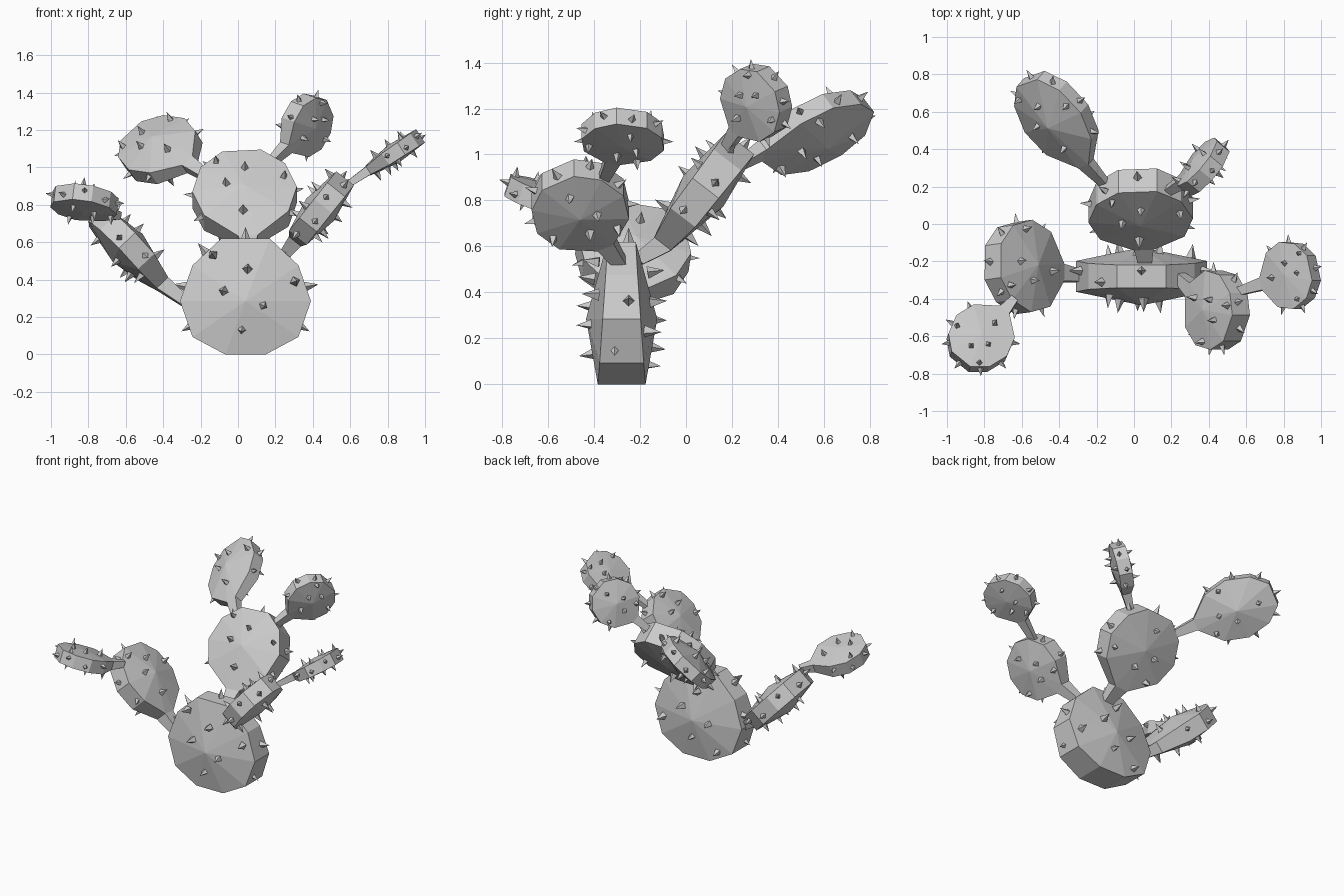
import bpy
import bmesh
import math
from mathutils import Matrix, Vector

cube = bpy.data.objects.get("Cube")
if cube:
    bpy.data.objects.remove(cube)

grey = bpy.data.materials.new("plain_grey")
grey.diffuse_color = (0.6, 0.6, 0.6, 1)
grey.use_nodes = True
grey.node_tree.nodes["Principled BSDF"].inputs["Base Color"].default_value = (0.6, 0.6, 0.6, 1)

SIDES = 10
# Spine spots on a pad face: (angle in degrees, fraction of radius)
FACE_SPOTS = [(18, 0.8), (86, 0.46), (126, 0.85), (165, 0.35), (264, 0.55), (331, 0.31)]


def finish(bm, name, matrix):
    bmesh.ops.recalc_face_normals(bm, faces=bm.faces)
    mesh = bpy.data.meshes.new(name)
    bm.to_mesh(mesh)
    bm.free()
    mesh.materials.append(grey)
    obj = bpy.data.objects.new(name, mesh)
    obj.matrix_world = matrix
    bpy.context.collection.objects.link(obj)


def pad_frame(centre, root, normal):
    """Local frame: y runs from the stem to the tip, z is the broad face."""
    n = normal.normalized()
    a = centre - root
    a = (a - n * a.dot(n)).normalized()
    s = a.cross(n)
    rot = Matrix((s, a, n)).transposed().to_4x4()
    return Matrix.Translation(centre) @ rot


def add_pad(name, centre, root, normal, width, length, rim, dome,
            tip_rim=None, stem=True, size=1.0, sag=0.0, spots=5):
    centre, root, normal = Vector(centre), Vector(root), Vector(normal)
    matrix = pad_frame(centre, root, normal)
    tip_rim = tip_rim or rim
    bm = bmesh.new()

    # Outline of the pad, drawn in towards the stem
    outline = []
    for i in range(SIDES):
        t = math.radians(-72 + 36 * i)
        x, y = width * math.cos(t), length * math.sin(t)
        thick = rim + (tip_rim - rim) * (math.sin(t) + 1) / 2
        if i in (4, 5):
            x *= 1.2
        elif i not in (0, SIDES - 1):
            y -= sag
        elif stem:
            x, y, thick = x * 0.6, y * 1.14, rim * 0.7
        outline.append((x, y, thick))

    front = [bm.verts.new((x, y, h)) for x, y, h in outline]
    back = [bm.verts.new((x, y, -h)) for x, y, h in outline]
    tops = bm.verts.new((0, -sag, dome)), bm.verts.new((0, -sag, -dome))
    for i in range(SIDES):
        j = (i + 1) % SIDES
        bm.faces.new((front[i], front[j], tops[0]))
        bm.faces.new((back[j], back[i], tops[1]))
        if not (stem and j == 0):
            bm.faces.new((front[j], front[i], back[i], back[j]))

    # Tapered stem reaching into the parent pad
    if stem:
        end = matrix.inverted() @ root
        w, h = 0.12 * width, 0.45 * rim
        offsets = [(w, h), (-w, h), (-w, -h), (w, -h)]
        ring = [front[0], front[-1], back[-1], back[0]]
        foot = [bm.verts.new(end + Vector((dx, 0, dz))) for dx, dz in offsets]
        for i in range(4):
            j = (i + 1) % 4
            bm.faces.new((ring[i], ring[j], foot[j], foot[i]))
        bm.faces.new(foot)
    finish(bm, name, matrix)

    # Four-sided spines on both faces and round the rim
    bm = bmesh.new()

    def spine(pos, direction):
        turn = direction.to_track_quat("Z", "Y").to_matrix().to_4x4()
        place = Matrix.Translation(pos + direction * 0.022 * size) @ turn
        bmesh.ops.create_cone(bm, cap_ends=True, segments=4, radius1=0.028 * size,
                              radius2=0, depth=0.075 * size, matrix=place)

    for side in (1, -1):
        for angle, r in FACE_SPOTS[:spots]:
            t = math.radians(angle * side)
            z = dome + (rim - dome) * r
            spine(Vector((width * r * math.cos(t), length * r * math.sin(t), side * z)),
                  Vector((0.15 * math.cos(t), 0.15 * math.sin(t), side)).normalized())
    for k in range(7):
        t = math.radians(-30 + 40 * k)
        out = Vector((math.cos(t), math.sin(t), 0))
        edge = Vector((width * out.x, length * out.y, (-1) ** k * rim * 0.3))
        spine(edge * 0.96, out)
    finish(bm, name + "_spines", matrix)


# Trunk pad
add_pad("base_pad", (0.04, -0.28, 0.31), (0.04, -0.28, 0), (0, -1, 0),
        0.35, 0.326, 0.105, 0.155, tip_rim=0.06, stem=False, sag=0.025, spots=6)
# Middle pad with its two upper pads
add_pad("middle_pad", (0.035, 0.075, 0.84), (0.06, -0.21, 0.54), (0, -0.79, 0.61),
        0.28, 0.27, 0.065, 0.11, tip_rim=0.078)
add_pad("upper_right_pad", (-0.415, 0.565, 1.095), (-0.16, 0.22, 0.95), (-0.46, -0.53, 0.7),
        0.21, 0.275, 0.043, 0.1, size=0.85)
add_pad("upper_left_pad", (0.365, 0.305, 1.225), (0.17, 0.17, 1.02), (0.72, -0.6, -0.25),
        0.165, 0.165, 0.045, 0.07, size=0.75)
# Left arm
add_pad("left_arm_pad", (0.44, -0.46, 0.775), (0.24, -0.28, 0.52), (-0.78, 0, 0.62),
        0.215, 0.21, 0.06, 0.095, size=0.9)
add_pad("left_arm_end_pad", (0.835, -0.275, 1.075), (0.56, -0.36, 0.89), (-0.55, 0, 0.83),
        0.185, 0.165, 0.035, 0.055, tip_rim=0.043, size=0.75)
# Right arm
add_pad("right_arm_pad", (-0.59, -0.23, 0.57), (-0.28, -0.28, 0.28), (0.72, 0.1, 0.68),
        0.25, 0.25, 0.06, 0.11, size=0.9)
add_pad("right_arm_end_pad", (-0.82, -0.61, 0.81), (-0.64, -0.4, 0.74), (0.12, 0.31, 0.94),
        0.175, 0.185, 0.045, 0.06, size=0.75)
